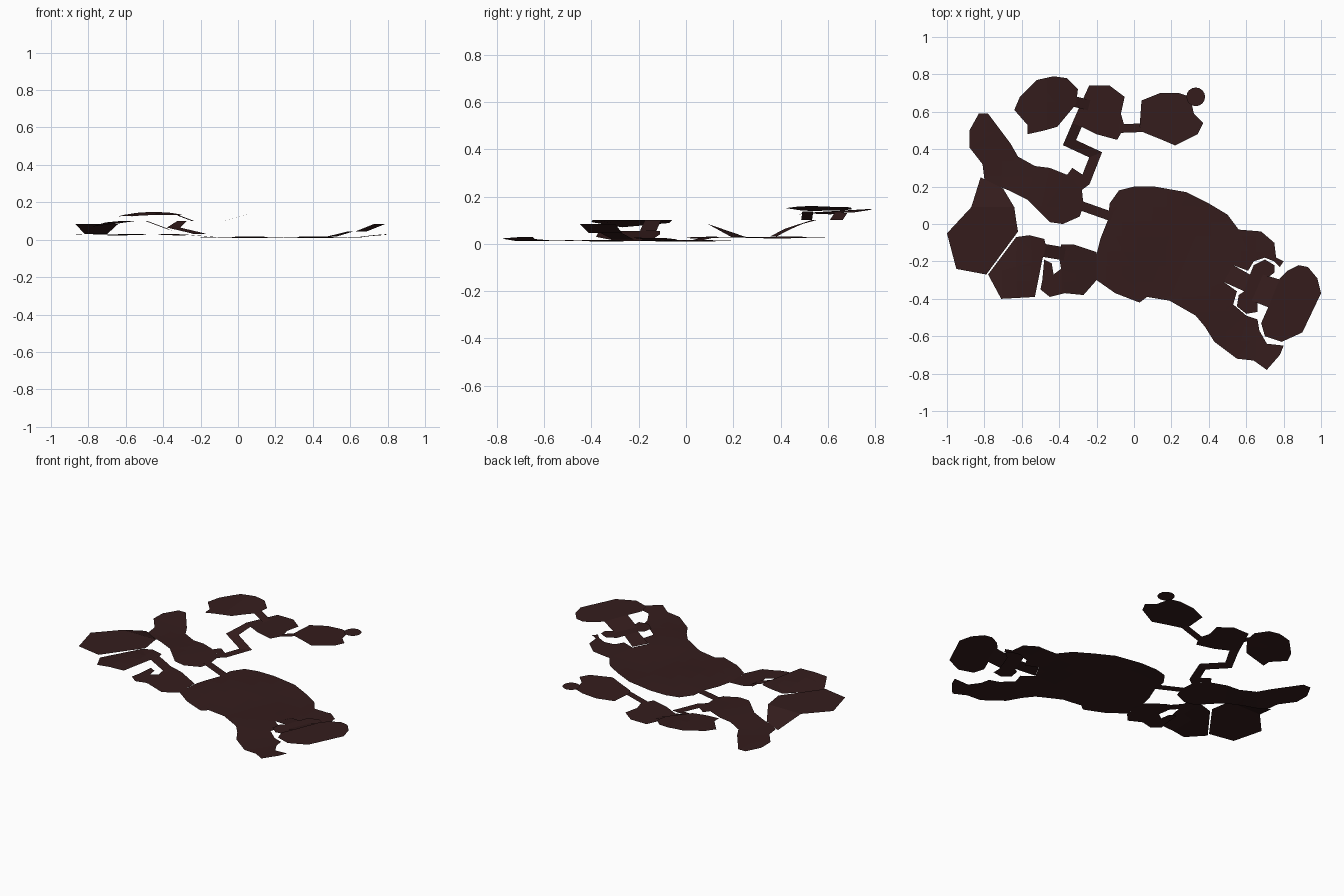
import bpy, bmesh
from math import sin, cos, pi
from mathutils import Vector

if "Cube" in bpy.data.objects:
    bpy.data.objects.remove(bpy.data.objects["Cube"])

mat = bpy.data.materials.new("dark_brown")
mat.diffuse_color = (0.035, 0.012, 0.012, 1)
mat.use_nodes = True
mat.node_tree.nodes["Principled BSDF"].inputs["Base Color"].default_value = mat.diffuse_color


def finish(name, bm):
    """Turn faces upward and make the object."""
    for f in bm.faces:
        f.normal_update()
        if f.normal.z < 0:
            f.normal_flip()
    me = bpy.data.meshes.new(name)
    bm.to_mesh(me)
    bm.free()
    me.materials.append(mat)
    ob = bpy.data.objects.new(name, me)
    bpy.context.collection.objects.link(ob)


def sheet(name, pts, height, cell=0.08):
    """Thin ground sheet: outline cut into a grid and lifted by a height function."""
    bm = bmesh.new()
    bm.faces.new([bm.verts.new((x, y, 0)) for x, y in pts])
    bmesh.ops.triangulate(bm, faces=bm.faces[:])
    n = int(1 / cell)
    for axis in ((1, 0, 0), (0, 1, 0)):
        for i in range(-n, n + 1):
            bmesh.ops.bisect_plane(bm, geom=bm.verts[:] + bm.edges[:] + bm.faces[:],
                                   plane_co=Vector(axis) * (i * cell + 0.013), plane_no=axis)
    for v in bm.verts:
        v.co.z = height(v.co.x, v.co.y)
    finish(name, bm)


def ribbon(name, path, half):
    """Sloping walkway of constant width with mitred corners."""
    bm = bmesh.new()
    p = [Vector(q) for q in path]
    rows = []
    for i, q in enumerate(p):
        a = (q - p[i - 1]).xy.normalized() if i else (p[1] - q).xy.normalized()
        b = (p[i + 1] - q).xy.normalized() if i < len(p) - 1 else a
        na, nb = Vector((-a.y, a.x)), Vector((-b.y, b.x))
        m = (na + nb).normalized()
        m *= half / max(m.dot(na), 0.5)
        rows.append([bm.verts.new((q.x + s * m.x, q.y + s * m.y, q.z)) for s in (1, -1)])
    for r, s in zip(rows, rows[1:]):
        bm.faces.new((r[0], r[1], s[1], s[0]))
    finish(name, bm)


def ramp(name, low, high, z0, z1):
    """Four-cornered ramp from a low edge to a high edge."""
    bm = bmesh.new()
    bm.faces.new([bm.verts.new((*q, z0)) for q in low] + [bm.verts.new((*q, z1)) for q in high])
    finish(name, bm)


def flat(z):
    return lambda x, y: z


def bumpy(z, amp):
    return lambda x, y: z + amp * sin(9 * x + 1) * cos(8 * y)


# main field with its two south-east horns
sheet("main_field", [
    (-.13, .11), (-.08, .18), (0, .20), (.11, .20), (.28, .17), (.40, .11), (.50, .05), (.56, -.03),
    (.68, -.04), (.75, -.10), (.76, -.18), (.80, -.20), (.78, -.23), (.75, -.20), (.70, -.18),
    (.64, -.20), (.61, -.25), (.53, -.22), (.48, -.31), (.55, -.36), (.53, -.43), (.60, -.49),
    (.66, -.51), (.67, -.57), (.71, -.64), (.80, -.65), (.78, -.70), (.71, -.78), (.64, -.73),
    (.55, -.72), (.43, -.63), (.38, -.55), (.33, -.49), (.19, -.41), (.07, -.39), (.03, -.42),
    (-.10, -.37), (-.20, -.30), (-.20, -.16), (-.18, -.08), (-.14, .02)],
    lambda x, y: 0.013 + 0.004 * sin(9 * x + 1) * cos(8 * y) + 0.1 * max(0, x - .65) ** 1.0)

# eastern steps and platform
ramp("lower_east_ramp", [(.53, -.22), (.48, -.31)], [(.59, -.36), (.62, -.27)], .018, .045)
sheet("east_landing", [
    (.64, -.22), (.70, -.19), (.75, -.22), (.75, -.26), (.71, -.29), (.66, -.42), (.66, -.47),
    (.60, -.48), (.55, -.44), (.56, -.38), (.59, -.36), (.62, -.27)], flat(.045))
ramp("upper_east_ramp", [(.69, -.27), (.63, -.41)], [(.73, -.45), (.79, -.30)], .045, .085)
sheet("east_platform", [
    (.68, -.53), (.70, -.60), (.79, -.63), (.90, -.58), (1, -.37), (.98, -.29), (.93, -.23),
    (.88, -.22), (.82, -.25), (.78, -.29), (.72, -.44)], flat(.085))

# western arm and its bridge to the field
sheet("west_arm", [
    (-.83, .59), (-.78, .59), (-.72, .51), (-.66, .43), (-.62, .36), (-.53, .31), (-.45, .30),
    (-.35, .26), (-.28, .20), (-.27, .10), (-.29, .04), (-.38, 0), (-.45, .01), (-.50, .06),
    (-.57, .13), (-.67, .18), (-.75, .21), (-.80, .24), (-.81, .32), (-.88, .41), (-.88, .50)],
    bumpy(.028, .005))
ribbon("field_bridge", [(-.29, .10, .028), (-.12, .04, .014)], .025)

# south-west plates
ramp("pentagon_ramp", [(-.82, .25), (-.70, .19)], [(-.64, .09), (-.87, .09)], .03, .085)
sheet("pentagon_plate", [
    (-1, -.05), (-.95, -.24), (-.79, -.27), (-.62, -.04), (-.63, .02), (-.64, .09), (-.87, .09)],
    flat(.085))
sheet("south_west_plate", [
    (-.78, -.27), (-.63, -.07), (-.56, -.06), (-.48, -.08), (-.47, -.12), (-.49, -.19),
    (-.53, -.39), (-.71, -.40)], lambda x, y: min(.1, .1 + .2 * (x - y * .3 + .55)))
ribbon("south_west_ramp", [(-.49, -.14, .10), (-.37, -.16, .055)], .035)
sheet("south_west_slope", [
    (-.39, -.11), (-.32, -.11), (-.20, -.15), (-.20, -.30), (-.27, -.38), (-.37, -.37),
    (-.45, -.39), (-.50, -.35), (-.49, -.30), (-.48, -.19), (-.44, -.21), (-.43, -.27), (-.39, -.24),
    (-.40, -.18)], lambda x, y: min(.055, .014 + .22 * (-.2 - x)))

# zigzag path up to the northern islands
ribbon("zigzag_path", [
    (-.30, .20, .03), (-.26, .23, .03), (-.205, .37, .032), (-.345, .435, .065),
    (-.30, .54, .10)], .027)
sheet("path_landing", [(-.36, .26), (-.33, .30), (-.27, .26), (-.29, .21)], flat(.032))

# northern islands and their links
sheet("north_middle_island", [
    (-.24, .74), (-.13, .74), (-.05, .68), (-.07, .59), (-.05, .52), (-.09, .45), (-.20, .48),
    (-.28, .52), (-.33, .54), (-.29, .63)], flat(.10))
sheet("north_west_island", [
    (-.43, .79), (-.36, .78), (-.30, .72), (-.31, .64), (-.36, .58), (-.41, .52), (-.48, .50),
    (-.57, .48), (-.57, .53), (-.64, .61), (-.61, .68), (-.52, .77)],
    lambda x, y: .140 + .06 * (y - .65) - .4 * (x + .46) ** 2)
ribbon("north_west_link", [(-.32, .655, .13), (-.24, .635, .10)], .028)
ribbon("north_east_link", [(-.08, .51, .10), (.05, .515, .137)], .023)
sheet("north_east_island", [
    (.03, .52), (.04, .66), (.14, .70), (.24, .70), (.30, .68), (.32, .59), (.37, .54), (.34, .48),
    (.22, .42), (.15, .45), (.05, .49)], lambda x, y: .138 + .06 * x)
sheet("tip_disc", [(.33 + .05 * cos(i * pi / 8), .68 + .05 * sin(i * pi / 8)) for i in range(16)],
      flat(.165))
